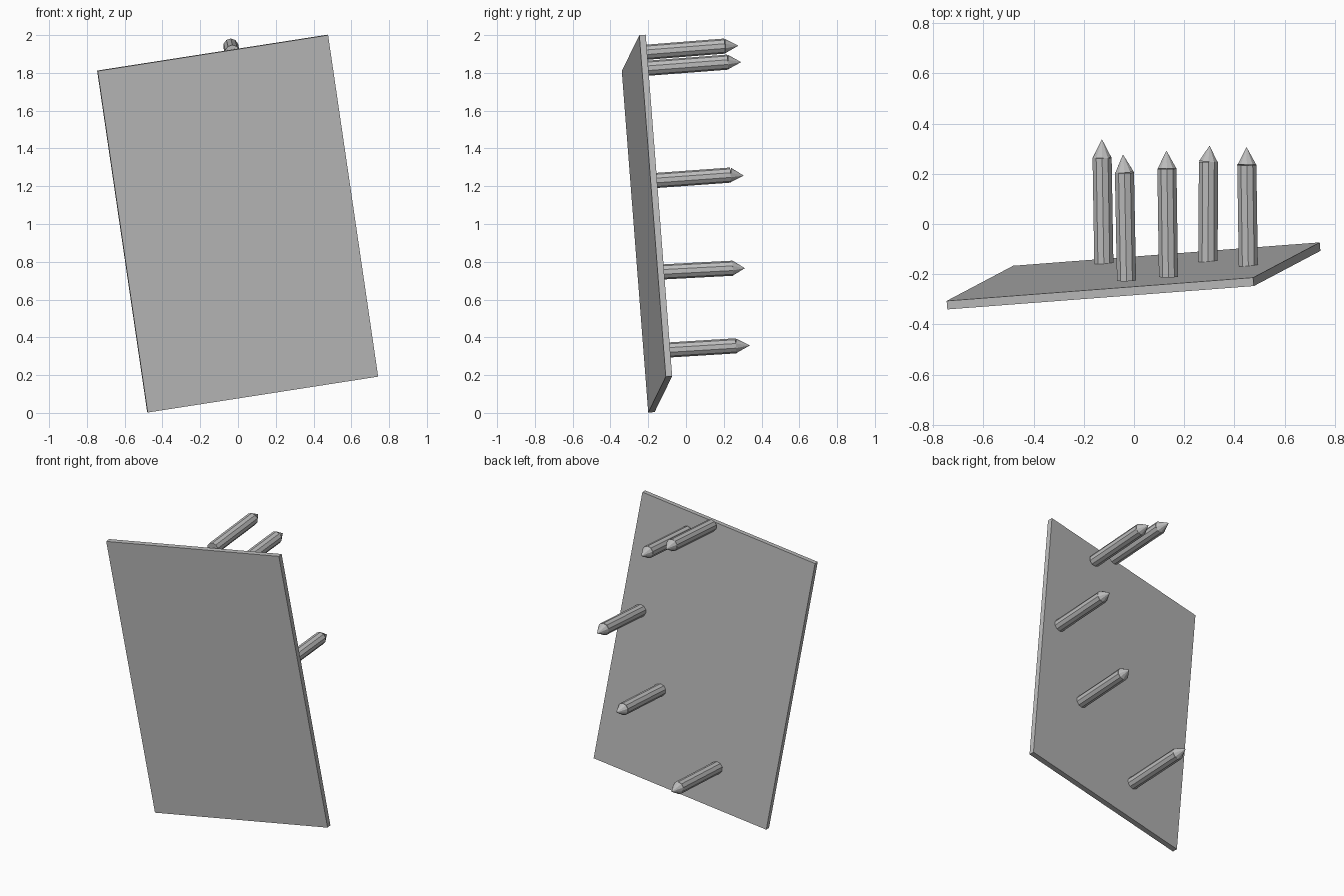
import bpy, bmesh, math
from mathutils import Vector, Matrix

if "Cube" in bpy.data.objects:
    bpy.data.objects.remove(bpy.data.objects["Cube"])

grey = bpy.data.materials.new("mid grey")
grey.diffuse_color = (0.5, 0.5, 0.5, 1)
grey.use_nodes = True
grey.node_tree.nodes["Principled BSDF"].inputs["Base Color"].default_value = grey.diffuse_color


def finish(name, bm):
    bmesh.ops.recalc_face_normals(bm, faces=bm.faces)
    mesh = bpy.data.meshes.new(name)
    bm.to_mesh(mesh)
    bm.free()
    mesh.materials.append(grey)
    obj = bpy.data.objects.new(name, mesh)
    bpy.context.collection.objects.link(obj)
    return obj


def cone(name, start, end, r1, r2, sides=10):
    """Straight shaft or point running from start to end."""
    start, end = Vector(start), Vector(end)
    axis = end - start
    rot = axis.to_track_quat('Z', 'Y').to_matrix().to_4x4()
    bm = bmesh.new()
    bmesh.ops.create_cone(bm, cap_ends=True, segments=sides, radius1=r1, radius2=r2,
                          depth=axis.length,
                          matrix=Matrix.Translation((start + end) / 2) @ rot)
    return finish(name, bm)


# Tilted board: one corner, two edge directions and a thin depth
corner = Vector((-0.478, -0.2, 0.002))
across = Vector((1.22, 0.093, 0.19))
up = Vector((-0.265, -0.14, 1.808))
back = up.cross(across).normalized()
bm = bmesh.new()
front = [bm.verts.new(p) for p in (corner, corner + across, corner + across + up, corner + up)]
face = bm.faces.new(front)
extruded = bmesh.ops.extrude_face_region(bm, geom=[face], use_keep_orig=True)
bmesh.ops.translate(bm, vec=back * 0.034,
                    verts=[v for v in extruded["geom"] if isinstance(v, bmesh.types.BMVert)])
finish("board", bm)

# Spikes on the back: (base x, y, z), (shaft end x, y, z), tip (x, y, z)
spikes = [
    ((-0.120, -0.158, 0.329), (-0.127, 0.264, 0.355), (-0.128, 0.338, 0.357)),
    ((-0.030, -0.213, 1.909), (-0.038, 0.205, 1.942), (-0.044, 0.277, 1.944)),
    ((0.137, -0.198, 1.825), (0.131, 0.221, 1.857), (0.129, 0.292, 1.857)),
    ((0.295, -0.150, 0.745), (0.296, 0.248, 0.766), (0.301, 0.312, 0.766)),
    ((0.455, -0.165, 1.230), (0.449, 0.236, 1.259), (0.448, 0.306, 1.256)),
]
for i, (base, end, tip) in enumerate(spikes, 1):
    b, e = Vector(base), Vector(end)
    # shaft is sunk slightly into the board
    cone(f"spike_shaft_{i}", b - (e - b).normalized() * 0.012, e, 0.04, 0.04)
    cone(f"spike_point_{i}", end, tip, 0.039, 0.0)
